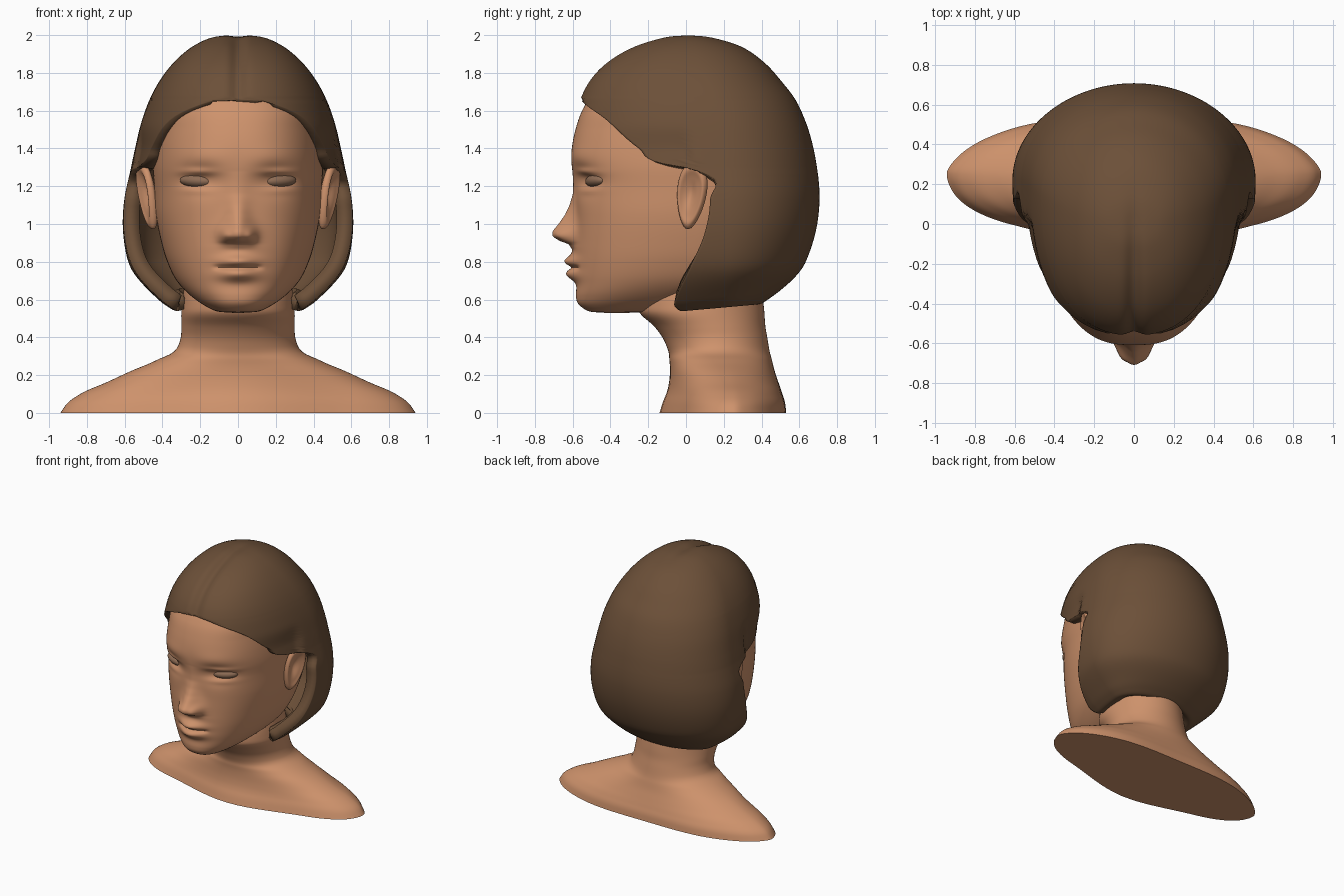
import bpy, bmesh, math
from mathutils import Matrix, Vector

if "Cube" in bpy.data.objects:
    bpy.data.objects.remove(bpy.data.objects["Cube"])


def material(name, rgb):
    m = bpy.data.materials.new(name)
    m.diffuse_color = (*rgb, 1)
    m.use_nodes = True
    m.node_tree.nodes["Principled BSDF"].inputs["Base Color"].default_value = m.diffuse_color
    return m


SKIN = material("skin", (0.62, 0.29, 0.15))
HAIR = material("brown_hair", (0.15, 0.08, 0.04))
EYE = material("eye_brown", (0.27, 0.15, 0.09))


def gauss(v, centre, sigma):
    return math.exp(-((v - centre) / sigma) ** 2 / 2)


def smooth(v, a, b):
    t = min(1, max(0, (v - a) / (b - a)))
    return t * t * (3 - 2 * t)


def refine(rows, sub):
    """Smooth rows between the given section rows, spaced by distance."""
    n = len(rows)
    gap = [math.hypot(a[0] - b[0], a[1] - b[1]) for a, b in zip(rows, rows[1:])]
    slope = [[(q - p) / g for p, q in zip(a, b)] for a, b, g in zip(rows, rows[1:], gap)]
    tan = [slope[0]]
    for i in range(1, n - 1):
        g, h = gap[i - 1], gap[i]
        tan.append([(s * h + t * g) / (g + h) for s, t in zip(slope[i - 1], slope[i])])
    tan.append(slope[-1])
    out = []
    for i in range(n - 1):
        for j in range(sub):
            t = j / sub
            a, b = 2 * t ** 3 - 3 * t * t + 1, t ** 3 - 2 * t * t + t
            c, d = 3 * t * t - 2 * t ** 3, t ** 3 - t * t
            out.append([a * p + c * q + gap[i] * (b * u + d * v)
                        for p, q, u, v in zip(rows[i], rows[i + 1], tan[i], tan[i + 1])])
    return out + [list(rows[-1])]


def ring(z, w, yc, yf, yb, n, p, t0=0.0, bias=1.0):
    """Symmetric egg-shaped section, from the front round the back to the front."""
    half = []
    for i in range(n + 1):
        u = i / n
        t = t0 + (math.pi - t0) * (bias * u + (1 - bias) * u * u)
        s, c = max(0, math.sin(t)), math.cos(t)
        if c >= 0:
            half.append((w * s ** (2 / p), yc - (yc - yf) * c ** (2 / p), z))
        else:
            half.append((w * s, yc - (yb - yc) * c, z))
    half[-1] = (0, yb, z)
    return half + [(-x, y, zz) for x, y, zz in reversed(half[:-1])]


def finish(name, bm, mat):
    me = bpy.data.meshes.new(name)
    bm.to_mesh(me)
    bm.free()
    me.materials.append(mat)
    ob = bpy.data.objects.new(name, me)
    bpy.context.collection.objects.link(ob)
    bpy.ops.object.select_all(action='DESELECT')
    ob.select_set(True)
    bpy.context.view_layer.objects.active = ob
    bpy.ops.object.shade_smooth_by_angle(angle=math.radians(50))
    return ob


def loft(name, rings, mat, cap=False):
    """Skin rings listed from top to bottom."""
    bm = bmesh.new()
    grid = [[bm.verts.new(p) for p in r] for r in rings]
    for a, b in zip(grid, grid[1:]):
        for i in range(len(a) - 1):
            bm.faces.new((a[i], b[i], b[i + 1], a[i + 1]))
    if cap:
        bm.faces.new(list(reversed(grid[-1][:-1])))
    bmesh.ops.remove_doubles(bm, verts=bm.verts, dist=0.0004)
    return finish(name, bm, mat)


# Neck and shoulders: z, half width, front y, back y
bust = [(.72, .28, -.2, .38), (.58, .295, -.25, .41), (.53, .3, -.245, .415), (.46, .3, -.17, .42),
        (.40, .303, -.125, .43), (.34, .325, -.098, .44), (.28, .43, -.088, .455), (.22, .57, -.085, .47),
        (.16, .70, -.09, .49), (.10, .835, -.105, .51), (.05, .905, -.125, .525), (0, .94, -.14, .53)]
rings = []
for z, w, yf, yb in refine(bust, 5):
    k = max(0, (w - .3) / .64)
    rings.append([(x, y + (.08 - .05 * smooth(y, .1, .3)) * k * smooth(abs(x), 0, .6), zz)
                  for x, y, zz in ring(z, w, (yf + yb) / 2, yf, yb, 48, 2 + .4 * min(1, k))])
loft("neck_and_shoulders", rings, SKIN, cap=True)

# Face: centre-line height of the nose against z
NOSE = [(.865, 0), (.893, .025), (.912, .085), (.935, .125), (.96, .128), (1.0, .095),
        (1.05, .06), (1.1, .035), (1.16, .015), (1.28, 0)]


def nose_height(z):
    for (a, h), (b, k) in zip(NOSE, NOSE[1:]):
        if a <= z <= b:
            return h + (k - h) * (z - a) / (b - a)
    return 0


def features(x, z):
    """Forward bulge of nose, lips, brows, eye sockets and lids."""
    ax = abs(x)
    d = nose_height(z) * gauss(ax, 0, .042 + .012 * smooth(z, 1.1, .96))
    d += .036 * gauss(ax, .068, .022) * gauss(z, .94, .026)             # nostril wings
    lip = gauss(ax, 0, .07)
    d += lip * (.06 * gauss(z, .803, .024) + .055 * gauss(z, .735, .026))
    d -= .018 * smooth(ax, .15, .08) * gauss(z, .77, .009)              # mouth line
    d += .02 * gauss(ax, 0, .08) * gauss(z, .87, .03)                   # under the nose
    d += .012 * gauss(ax, 0, .1) * gauss(z, .6, .04)                    # chin
    d -= .045 * gauss(ax, .20, .075) * gauss(z, 1.235, .05)             # eye socket
    d += .008 * gauss(ax, .2, .1) * gauss(z, 1.35, .04)                 # brow
    d += .018 * gauss(ax, .215, .06) * (gauss(z, 1.275, .014) + .7 * gauss(z, 1.18, .016))
    return d


# Head: z, half width, widest y, front y, back y
head = [(1.88, .02, .02, -.03, .05), (1.80, .26, .05, -.30, .33), (1.70, .36, .07, -.48, .45),
        (1.60, .42, .08, -.55, .52), (1.50, .435, .10, -.585, .56), (1.40, .445, .10, -.604, .58),
        (1.30, .45, .10, -.604, .59), (1.20, .445, .10, -.588, .58), (1.05, .435, .08, -.58, .55),
        (.92, .41, .06, -.58, .50), (.80, .375, .03, -.58, .44), (.70, .325, -.03, -.577, .38),
        (.62, .25, -.15, -.572, .28), (.57, .18, -.24, -.555, .1), (.54, .12, -.30, -.515, -.1),
        (.53, .03, -.36, -.43, -.3)]
rings = []
for z, w, yc, yf, yb in refine(head, 14):
    pts = ring(z, w, yc, yf, yb, 96, 2.4, bias=.35)
    rings.append([(x, y - features(x, zz) * smooth(y, -.1, -.35), zz) for x, y, zz in pts])
loft("head", rings, SKIN, cap=True)

# Bob hair: z, half width, widest y, front y, back y, y of the open front edge
hair = [(2.0, 0, 0, 0, 0, 0), (1.998, .065, .01, -.065, .075, -.065), (1.985, .145, .02, -.14, .155, -.14),
        (1.94, .24, .03, -.28, .29, -.28), (1.85, .345, .06, -.43, .42, -.43),
        (1.75, .42, .10, -.52, .51, -.52), (1.67, .463, .13, -.56, .572, -.56),
        (1.55, .508, .17, -.59, .63, -.42), (1.40, .545, .20, -.61, .675, -.25),
        (1.32, .562, .21, -.60, .69, -.125), (1.295, .567, .212, -.595, .694, .01),
        (1.26, .575, .215, -.585, .699, .11), (1.13, .602, .22, -.53, .707, .127),
        (.94, .607, .22, -.48, .682, .095), (.76, .565, .21, -.45, .615, .015),
        (.62, .455, .20, -.42, .52, -.05), (.565, .39, .20, -.40, .44, -.06),
        (.54, .34, .20, -.38, .39, -.03), (.56, .28, .20, -.30, .35, .0)]


def hair_shape(x, y, z):
    m = smooth(z, 1.54, 1.38) if z > 1.2 else 0
    x *= 1 - .045 * m * (1 - smooth(y, -.01, .05))                      # swept-back front layer
    k = 1 - .035 * gauss(x, 0, .028) * smooth(y, .3, -.4) * smooth(z, 1.5, 1.7)   # parting
    low = smooth(z, .8, .6)
    return x * k, .1 + (y - .1) * k, 1.2 + (z - 1.2) * k + .09 * low * max(0, y)


rings = []
for z, w, yc, yf, yb, ye in refine(hair, 6):
    c = 1 if z >= 1.67 else min(1, max(0, (yc - ye) / (yc - yf)))
    pts = ring(z, w, yc, yf, yb, 56, 2.3, t0=math.acos(c ** 1.15), bias=.6)
    rings.append([hair_shape(*p) for p in pts])
ob = loft("bob_hair", rings, HAIR)
mod = ob.modifiers.new("thickness", 'SOLIDIFY')
mod.thickness = .085
mod.offset = -1


def mirrored(name, bm, mat):
    o = finish(name, bm, mat)
    o.modifiers.new("mirror", 'MIRROR')
    return o


# Ears: flattened, tilted ovals with a hollow and a raised rim
bm = bmesh.new()
bmesh.ops.create_uvsphere(bm, u_segments=48, v_segments=40, radius=1)
for v in bm.verts:
    x, y, z = v.co
    r = math.hypot(y + .1, z - .1)
    if x > 0:
        x = x * .9 + .35 * gauss(math.hypot(y, z), .85, .12) - 1.1 * gauss(r, 0, .35)
    v.co = (x * .035, y * (.08 + .02 * z), z * .18)
turn = Matrix.Rotation(-.12, 4, 'X') @ Matrix.Rotation(.18, 4, 'Y') @ Matrix.Rotation(-.35, 4, 'Z')
bmesh.ops.transform(bm, matrix=Matrix.Translation((.477, .03, 1.15)) @ turn, verts=bm.verts)
mirrored("ears", bm, SKIN)

# Eyes: almond shapes set between the lids
bm = bmesh.new()
bmesh.ops.create_uvsphere(bm, u_segments=32, v_segments=20, radius=1)
for v in bm.verts:
    x, y, z = v.co
    v.co = Vector((.218 + x * .09, -.475 + y * .05 + x * .03, 1.228 + z * .036 + x * .004))
mirrored("eyes", bm, EYE)
